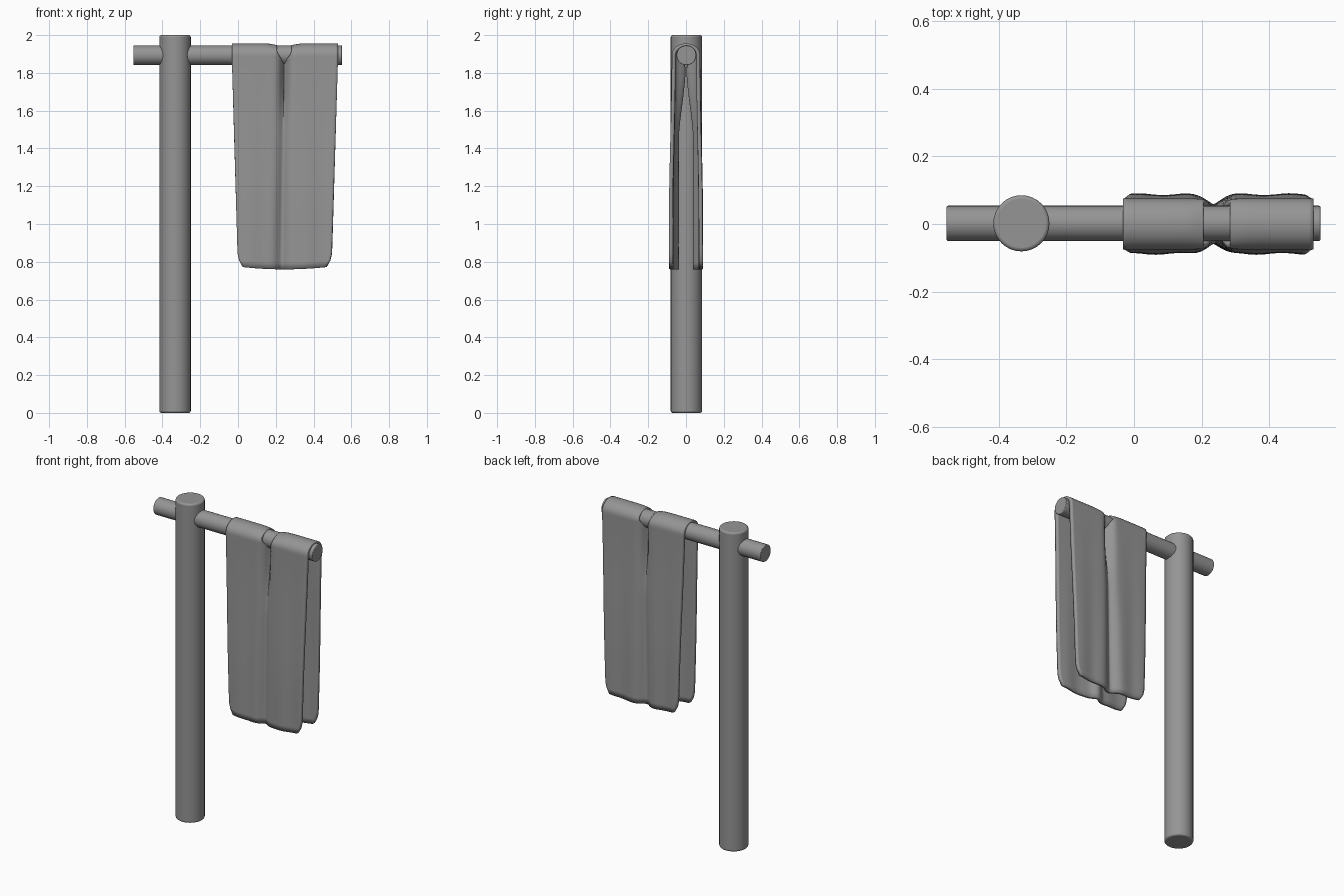
import bpy, bmesh
from math import pi, sin, cos, exp, sqrt, radians

if "Cube" in bpy.data.objects:
    bpy.data.objects.remove(bpy.data.objects["Cube"])

BAR_Z, BOTTOM, FOLD_X = 1.893, 0.76, 0.245

# Dark grey shared by every part
grey = bpy.data.materials.new("dark_grey")
grey.diffuse_color = (0.3, 0.3, 0.3, 1)
grey.use_nodes = True
grey.node_tree.nodes["Principled BSDF"].inputs["Base Color"].default_value = grey.diffuse_color


def finish(obj, angle=40):
    obj.data.materials.append(grey)
    bpy.ops.object.select_all(action='DESELECT')
    obj.select_set(True)
    bpy.context.view_layer.objects.active = obj
    bpy.ops.object.shade_smooth_by_angle(angle=radians(angle))


def rod(name, radius, length, loc, rot, bevel):
    bpy.ops.mesh.primitive_cylinder_add(vertices=32, radius=radius, depth=length,
                                        location=loc, rotation=rot)
    obj = bpy.context.object
    obj.name = name
    mod = obj.modifiers.new("Soft rim", 'BEVEL')
    mod.width, mod.segments = bevel, 3
    mod.limit_method, mod.angle_limit = 'ANGLE', radians(60)
    finish(obj)
    return obj


def smooth(t):
    t = max(0.0, min(1.0, t))
    return t * t * (3 - 2 * t)


# Post and crossbar
rod("post", 0.083, 2.0, (-0.333, 0.002, 1.0), (0, 0, 0), 0.01)
rod("crossbar", 0.052, 1.105, (-0.0015, 0.002, BAR_Z), (0, pi / 2, 0), 0.004)


def cloth_point(lobe, u, v):
    """lobe -1 left / 1 right, u 0 at the fold to 1 at the side edge, v -1 front hem to 1 back hem."""
    side = -1 if v < 0 else 1
    a = abs(v)
    arch = 0.18
    if a < arch:
        ang = a / arch * pi / 2
        dip = 1 - 0.16 * exp(-(u / 0.2) ** 2)
        z, y, d = BAR_Z + 0.053 * dip * cos(ang), 0.065 * sin(ang), 0.0
    else:
        # quadratic spacing puts more rows near the bar, where the folds gather
        t = (a - arch) / (1 - arch)
        d = 0.45 * t + 0.55 * t * t
        hem = BOTTOM + 0.012 * u ** 3
        z, y = BAR_Z - d * (BAR_Z - hem), 0.065 + 0.013 * smooth(d * 1.3)
    # outer edge tapers downward, with rounded lower corners
    outer = -0.033 + 0.033 * d if lobe < 0 else 0.53 - 0.035 * d
    k = max(0.0, min(1.0, (BOTTOM + 0.1 - z) / 0.1))
    outer -= lobe * 0.05 * (1 - sqrt(max(0, 1 - k * k)))
    # inner edges part over the bar and meet just beneath it
    inner = FOLD_X + lobe * 0.04 * smooth((z - 1.82) / 0.1)
    x = inner + (outer - inner) * u ** 1.3
    # pinched valley between the two lobes, leaning slightly toward the hem
    centre = FOLD_X - 0.015 * d
    g = exp(-((x - centre) / (0.025 + 0.012 * d)) ** 2)
    valley = 0.012 + 0.036 * smooth((1.83 - z) / 0.4)
    y += (valley - y) * g * smooth((a - 0.1) / 0.1)
    # soft ripples that deepen toward the hem
    y += 0.003 * d * sin(x * 42 + side * 1.1) * (1 - g)
    return x, side * y, z


# Draped cloth: two lobes welded along the fold
bm = bmesh.new()
NU, NV = 24, 120
for lobe in (-1, 1):
    rows = [[bm.verts.new(cloth_point(lobe, i / NU, 2 * j / NV - 1))
             for i in range(NU + 1)] for j in range(NV + 1)]
    for j in range(NV):
        for i in range(NU):
            bm.faces.new((rows[j][i], rows[j][i + 1], rows[j + 1][i + 1], rows[j + 1][i]))
bmesh.ops.remove_doubles(bm, verts=bm.verts, dist=0.0005)
bmesh.ops.recalc_face_normals(bm, faces=bm.faces)
mesh = bpy.data.meshes.new("draped_cloth")
bm.to_mesh(mesh)
bm.free()
cloth = bpy.data.objects.new("draped_cloth", mesh)
bpy.context.collection.objects.link(cloth)
mod = cloth.modifiers.new("Thickness", 'SOLIDIFY')
mod.thickness, mod.offset = 0.02, 0
finish(cloth, 50)
